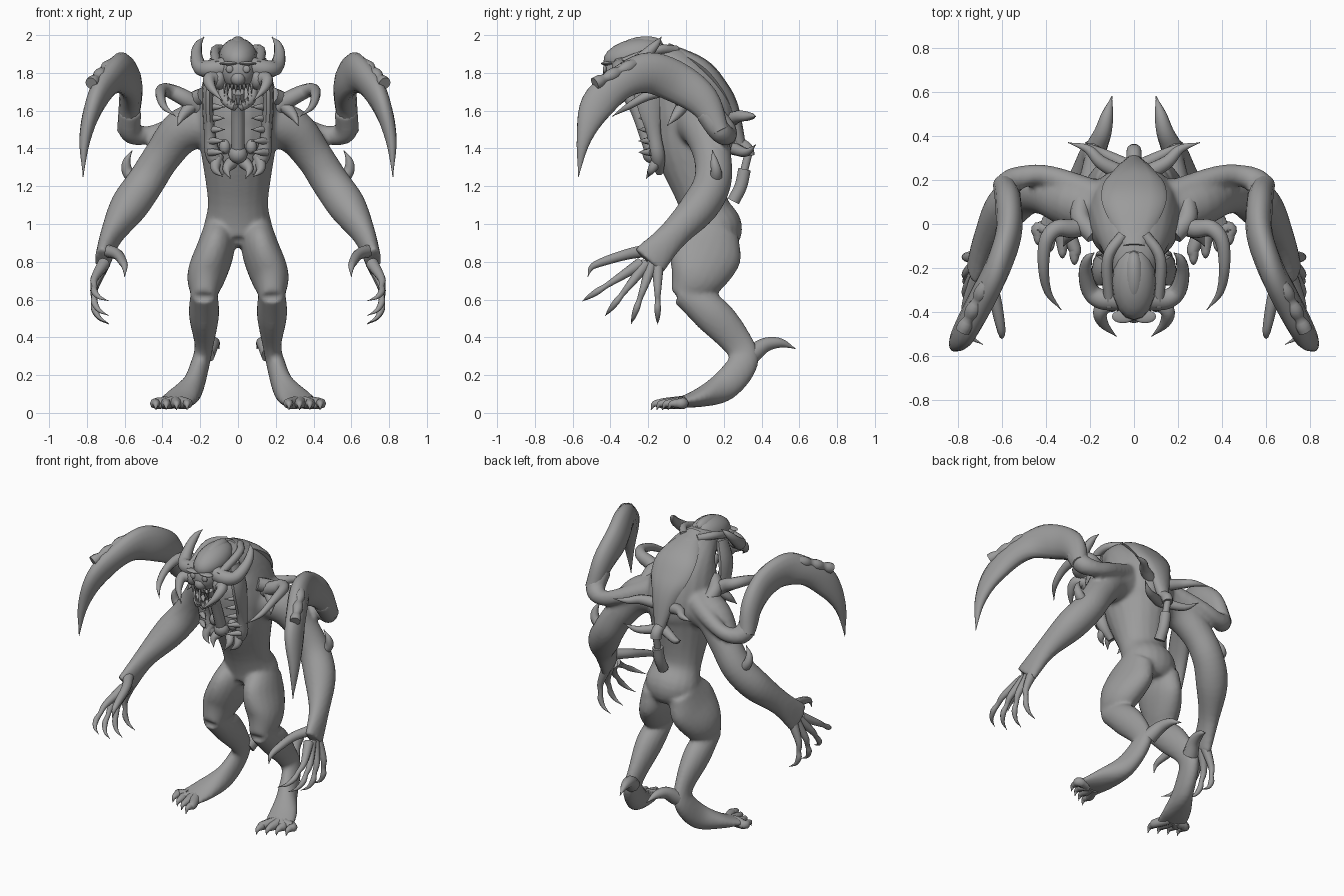
import bpy
import bmesh
import math
from mathutils import Vector, Matrix

if "Cube" in bpy.data.objects:
    bpy.data.objects.remove(bpy.data.objects["Cube"], do_unlink=True)

hide = bpy.data.materials.new("grey hide")
hide.use_nodes = True
grey = (.33, .33, .33, 1)
hide.diffuse_color = grey
hide.node_tree.nodes["Principled BSDF"].inputs["Base Color"].default_value = grey

SIDEWAYS = Vector((1, 0, 0))
UPWARD = Vector((0, 0, 1))
THINNEST = .002


def resample(stroke, steps):
    """Smooth a stroke of (x, y, z, width, depth) stations."""
    keys = [Vector(p if len(p) == 5 else (*p, p[-1])) for p in stroke]
    before = keys[0] * 2 - keys[1]
    after = keys[-1] * 2 - keys[-2]
    padded = [before, *keys, after]
    result = []
    for a, b, c, d in zip(padded, padded[1:], padded[2:], padded[3:]):
        leave, arrive = (c - a) / 2, (d - b) / 2
        for k in range(steps):
            t = k / steps
            u = 1 - t
            ease = t * t * (t + u * 3)
            result.append(b.lerp(c, ease) + leave * (t * u * u) - arrive * (t * t * u))
    return result + [keys[-1]]


def sweep(bm, stroke, ref, sides, steps):
    """Skin oval rings along a smoothed stroke."""
    stations = resample(stroke, steps)
    centres = [station.to_3d() for station in stations]
    last = len(centres) - 1
    rings = []
    for i, station in enumerate(stations):
        ahead = centres[min(i + 1, last)]
        behind = centres[max(i - 1, 0)]
        tangent = (ahead - behind).normalized()
        across = (ref - tangent * ref.dot(tangent)).normalized()
        other = tangent.cross(across)
        across = across * max(station[3], THINNEST)
        other = other * max(station[4], THINNEST)
        ring = []
        for k in range(sides):
            angle = math.tau * k / sides
            offset = across * math.cos(angle) + other * math.sin(angle)
            ring.append(bm.verts.new(centres[i] + offset))
        rings.append(ring)
    for low, high in zip(rings, rings[1:]):
        for k in range(sides):
            n = (k + 1) % sides
            bm.faces.new((low[k], low[n], high[n], high[k]))
    bm.faces.new(rings[0][::-1])
    bm.faces.new(rings[-1])


def flip(stroke):
    return [(-x, *rest) for x, *rest in stroke]


def horn(radius, *points):
    """Stations that taper to a sharp tip."""
    last = len(points) - 1
    return [(*point, radius * (1 - i / last) ** .6) for i, point in enumerate(points)]


def cord(radius, *points):
    """Stations of even thickness."""
    return [(*point, radius) for point in points]


def finish(name, bm):
    mesh = bpy.data.meshes.new(name)
    bm.to_mesh(mesh)
    bm.free()
    mesh.materials.append(hide)
    obj = bpy.data.objects.new(name, mesh)
    bpy.context.collection.objects.link(obj)
    bpy.ops.object.select_all(action="DESELECT")
    obj.select_set(True)
    bpy.context.view_layer.objects.active = obj
    bpy.ops.object.shade_smooth_by_angle(angle=math.radians(50))
    return obj


def part(name, pairs=(), middle=(), ref=SIDEWAYS, sides=10, steps=5):
    """One object from mirrored strokes and centre strokes."""
    bm = bmesh.new()
    for stroke in pairs:
        sweep(bm, stroke, ref, sides, steps)
        sweep(bm, flip(stroke), ref, sides, steps)
    for stroke in middle:
        sweep(bm, stroke, ref, sides, steps)
    return finish(name, bm)


def balls(name, items, tilt=0):
    """Ellipsoids from (centre, radii), tilted about x."""
    bm = bmesh.new()
    turn = Matrix.Rotation(tilt, 4, "X")
    for centre, radii in items:
        place = Matrix.Translation(centre) @ turn @ Matrix.Diagonal((*radii, 1))
        bmesh.ops.create_uvsphere(bm, u_segments=16, v_segments=10, radius=1, matrix=place)
    return finish(name, bm)


# Fused body: torso with neck, legs with feet, arms with palms
torso = [(0, .15, .88, .12, .1), (0, .15, .97, .18, .15), (0, .09, 1.12, .16, .13),
         (0, .04, 1.4, .2, .21), (0, .04, 1.55, .22, .23), (0, 0, 1.7, .2, .21),
         (0, -.08, 1.82, .16, .13), (0, -.24, 1.87, .09)]
thigh = [(.1, .16, .98, .08, .13), (.12, .11, .86, .1, .19), (.17, .05, .72, .1, .15),
         (.18, -.03, .61, .06)]
calf = [(.18, -.02, .64, .07), (.18, .14, .52, .08, .1), (.18, .28, .36, .05, .08),
        (.2, .3, .26, .05, .08), (.24, .2, .14, .06, .08), (.3, .07, .08, .09, .05),
        (.35, -.06, .05, .1, .02)]
arm = [(.1, .06, 1.54, .14), (.28, .1, 1.5, .12), (.4, .14, 1.36, .1), (.49, .14, 1.22, .1),
       (.58, .07, 1.09, .1), (.67, -.07, .94, .06, .08), (.72, -.2, .8, .04, .1)]
wing_arm = [(.12, .1, 1.6, .08), (.36, .21, 1.51, .05), (.48, .22, 1.47, .05),
            (.57, .18, 1.49, .06), (.57, .1, 1.6, .06)]
body = part("body", [thigh, calf, arm, wing_arm], [torso], sides=20)
fuse = body.modifiers.new("fuse", "REMESH")
fuse.mode = "VOXEL"
fuse.voxel_size = .013
fuse.use_smooth_shade = True
relax = body.modifiers.new("relax", "SMOOTH")
relax.factor = .5
relax.iterations = 5

# Scythe blades on the upper limbs, with a ridged tube on each
blade = [(.59, .18, 1.49, .05), (.57, .09, 1.65, .06, .09), (.57, -.05, 1.75, .06, .11),
         (.62, -.2, 1.8, .06, .11), (.69, -.34, 1.75, .06, .09), (.76, -.47, 1.63, .05, .09),
         (.81, -.54, 1.45, .03, .04), (.82, -.57, 1.25, 0)]
part("scythe_blades", [blade], sides=14)
start, end = Vector((.67, -.27, 1.85)), Vector((.79, -.51, 1.73))
ridges = 9
tube = [(*start.lerp(end, i / ridges), .034 if i % 3 else .024) for i in range(ridges)]
part("blade_tubes", [tube], steps=2)

# Fingers fanned out from the palm, plus a thumb
thumb = horn(.035, (.7, -.2, .86), (.64, -.31, .84), (.61, -.44, .8), (.6, -.5, .77),
             (.6, -.52, .72))
fingers = [thumb]
for i in range(4):
    angle = i / 3
    root = Vector((.71, -.15 - i * .03, .79))
    reach = Vector((0, -math.sin(angle), -math.cos(angle))) * (.32 + i * .015)
    bow = SIDEWAYS * .05
    fingers.append([(*root, .034), (*(root + reach * .4 + bow), .021),
                    (*(root + reach * .6 + bow), .015), (*(root + reach * .75 + bow), .018),
                    (*(root + reach * .9 + bow / 2), .011), (*(root + reach - bow / 2), 0)])
part("fingers", fingers)

# Toes and toe claws, fanned outward
toes = []
for i in range(4):
    x = .27 + i * .055
    tip = -.14 + i * .03
    toes.append(horn(.035, (.31 + i * .02, -.02, .055), (x, tip + .03, .05),
                     (x, tip, .05), (x, tip - .03, .045), (x, tip - .045, .015)))
part("toes", toes, sides=8)

# Spurs on heels and elbows
part("heel_spurs", [horn(.05, (.17, .35, .31), (.14, .42, .36), (.12, .5, .37), (.1, .58, .34))])
part("elbow_spikes", [horn(.04, (.51, .15, 1.21), (.58, .16, 1.27), (.59, .15, 1.33),
                           (.56, .14, 1.39))])

# Shoulder horns sweeping forward, and spines on the lower back
part("shoulder_horns", [horn(.05, (.18, .02, 1.6), (.27, -.02, 1.66), (.35, -.02, 1.7),
                             (.4, -.08, 1.71), (.41, -.2, 1.68), (.39, -.31, 1.62),
                             (.33, -.39, 1.57))], ref=UPWARD)
part("shoulder_spines", [horn(.04, (.22, 0, 1.65), (.29, -.05, 1.58), (.32, -.1, 1.52)),
                         cord(.045, (.24, .1, 1.6), (.24, .02, 1.65), (.18, -.05, 1.68))])
part("back_spines", [horn(.04, (.06, .23, 1.55), (.15, .28, 1.57), (.21, .34, 1.57),
                          (.3, .37, 1.57)),
                     horn(.035, (0, .25, 1.4), (.14, .32, 1.38), (.22, .37, 1.42))], ref=UPWARD)

# Back shell and hanging tail
part("back_shell", middle=[[(0, -.1, 1.94, .05, .02), (0, .08, 1.84, .14, .04),
                            (0, .18, 1.73, .14, .04), (0, .24, 1.61, .09, .04),
                            (0, .29, 1.4, .03)]], sides=12)
part("tail", middle=[cord(.035, (0, .26, 1.44), (0, .32, 1.4), (0, .33, 1.36)),
                     cord(.022, (0, .33, 1.37), (0, .3, 1.25)),
                     cord(.035, (0, .31, 1.29), (0, .29, 1.2), (0, .25, 1.12))])

# Skull with crest, muzzle and face
balls("skull", [((0, -.27, 1.89), (.1, .17, .09)), ((0, -.25, 1.93), (.05, .13, .06))], tilt=.2)
balls("face", [((0, -.35, 1.81), (.09, .09, .1)), ((0, -.41, 1.77), (.04, .04, .04))])
features = []
for side in (-1, 1):
    features += [((side * .045, -.43, 1.82), (.02, .01, .02)),
                 ((side * .05, -.42, 1.85), (.05, .03, .01)),
                 ((side * .1, -.34, 1.77), (.04, .06, .06))]
balls("eyes_brows_cheeks", features)

# Curled head horns, neck cords and mandible tusks
part("head_horns", [horn(.055, (.07, -.34, 1.83), (.15, -.34, 1.82), (.2, -.3, 1.83),
                         (.22, -.22, 1.89), (.21, -.16, 1.95), (.18, -.13, 1.99))], ref=UPWARD)
part("neck_cords", [cord(.025, (.05, -.05, 1.92), (.12, -.16, 1.92), (.11, -.37, 1.84))])
part("mandibles", [horn(.045, (.08, -.33, 1.76), (.15, -.39, 1.77), (.14, -.45, 1.72),
                        (.08, -.51, 1.65))], ref=UPWARD)

# Lower jaw with rows of teeth
jaw = cord(.025, (.08, -.27, 1.74), (.07, -.35, 1.66), (0, -.41, 1.62))
part("lower_jaw", middle=[jaw + flip(jaw)[-2::-1]])
teeth = []
for i in range(4):
    x = .012 + i * .02
    y = -.42 + i * i * .006
    teeth.append(horn(.011, (x, y, 1.74), (x, y, 1.69)))
    teeth.append(horn(.011, (x, y, 1.63), (x, y, 1.68)))
part("teeth", teeth, sides=6)

# Chest maw: raised rims, inner fangs, tongue and hooked lower tusks
part("maw_rims", [[(.12, -.22, 1.87, .03, .05), (.16, -.21, 1.7, .03, .07),
                   (.15, -.17, 1.48, .03, .04), (.13, -.15, 1.36, .04), (.07, -.14, 1.27, .02)]])
fangs = []
for i in range(5):
    z = 1.38 + i * .06
    fangs.append(horn(.022, (.15, -.18, z), (.11, -.22, z), (.07, -.25, z)))
part("maw_fangs", fangs, sides=8, ref=UPWARD)
part("tongue", middle=[cord(.035, (0, -.32, 1.7), (0, -.26, 1.6), (0, -.19, 1.4))])
knobs = [((0, -.18, 1.37), (.05, .05, .05))]
for side in (-1, 1):
    knobs.append(((side * .07, -.16, 1.41), (.03, .03, .04)))
balls("maw_knobs", knobs)
part("maw_tusks", [horn(.035, (.03, -.13, 1.33), (.06, -.18, 1.29), (.04, -.21, 1.24)),
                   horn(.035, (.11, -.14, 1.36), (.12, -.18, 1.29), (.08, -.2, 1.25))])
